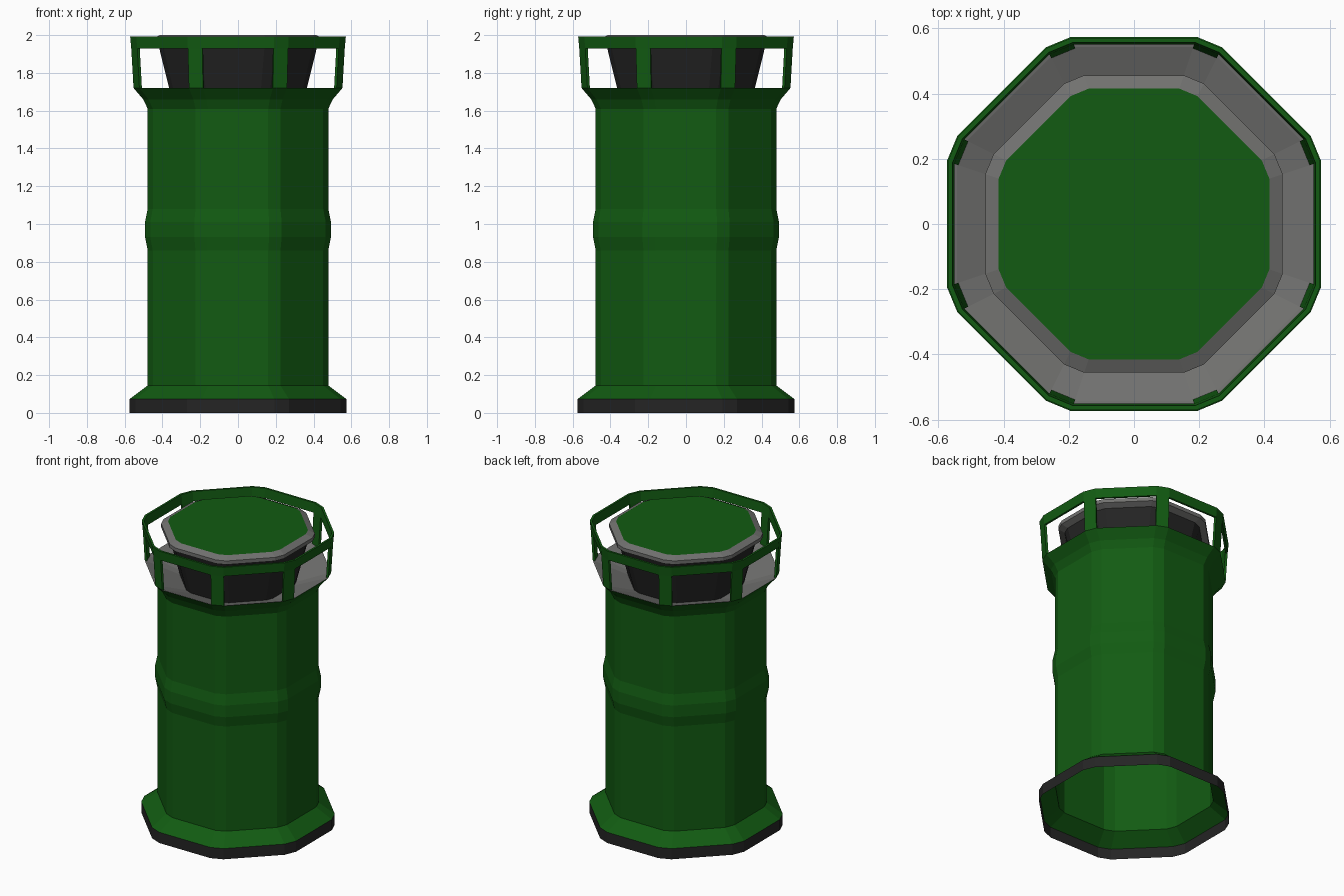
import bpy, bmesh, math
from mathutils import Vector

if "Cube" in bpy.data.objects:
    bpy.data.objects.remove(bpy.data.objects["Cube"])


def material(name, rgb):
    m = bpy.data.materials.new(name)
    m.diffuse_color = (*rgb, 1.0)
    m.use_nodes = True
    m.node_tree.nodes["Principled BSDF"].inputs["Base Color"].default_value = m.diffuse_color
    return m


GREEN = material("dark green paint", (0.006, 0.105, 0.006))
BLACK = material("black rubber", (0.018, 0.018, 0.018))
GREY = material("grey metal", (0.165, 0.165, 0.160))


def section(r, z):
    """Octagon with clipped corners; r is the distance to the long flats."""
    pts = []
    for k in range(8):
        a = k * math.pi / 4
        c, s = math.cos(a), math.sin(a)
        for t in (-0.335, 0.335):
            pts.append(Vector((r * (c - t * s), r * (s + t * c), z)))
    return pts


def finish(name, bm, mats):
    me = bpy.data.meshes.new(name)
    bm.to_mesh(me)
    bm.free()
    for m in mats:
        me.materials.append(m)
    ob = bpy.data.objects.new(name, me)
    bpy.context.collection.objects.link(ob)
    return ob


def loft(name, profile, mat, closed=False, cap=False):
    """Skin a list of (radius, height) sections."""
    bm = bmesh.new()
    rings = [[bm.verts.new(p) for p in section(r, z)] for r, z in profile]
    pairs = list(zip(rings, rings[1:]))
    if closed:
        pairs.append((rings[-1], rings[0]))
    for a, b in pairs:
        for i in range(16):
            j = (i + 1) % 16
            bm.faces.new((a[i], a[j], b[j], b[i]))
    if cap:
        bm.faces.new(rings[-1])
    return finish(name, bm, [mat])


# Hollow body, open at the bottom
loft("base_band", [(0.574, 0.0), (0.574, 0.073)], BLACK)
loft("body_shell", [(0.574, 0.073), (0.478, 0.145), (0.478, 0.86), (0.492, 0.93),
                    (0.492, 1.01), (0.478, 1.08), (0.478, 1.61), (0.502, 1.66),
                    (0.553, 1.72)], GREEN)

# Sunken deck, lamp neck and cap
loft("deck", [(0.345, 1.64), (0.543, 1.718), (0.553, 1.72)], GREY)
loft("neck", [(0.345, 1.64), (0.418, 1.935)], BLACK)
loft("cap_rim", [(0.418, 1.935), (0.456, 1.955), (0.456, 1.98), (0.415, 2.0)], GREY)
bm = bmesh.new()
bm.faces.new([bm.verts.new(p) for p in section(0.415, 2.0)])
finish("cap_top", bm, [GREEN])

# Guard rail
loft("guard_rail", [(0.565, 1.928), (0.571, 1.992), (0.557, 1.992), (0.551, 1.928)],
     GREEN, closed=True)

# Posts on the clipped corners
bm = bmesh.new()
corners = [section(r, z) for r, z in
           ((0.553, 1.72), (0.565, 1.928), (0.551, 1.928), (0.539, 1.72))]
for k in range(8):
    i, j = 2 * k + 1, (2 * k + 2) % 16
    left = [bm.verts.new(c[i]) for c in corners]
    right = [bm.verts.new(c[j]) for c in corners]
    for n in range(4):
        m = (n + 1) % 4
        bm.faces.new((left[n], right[n], right[m], left[m]))
    bm.faces.new(left)
    bm.faces.new(right[::-1])
bmesh.ops.recalc_face_normals(bm, faces=bm.faces[:])
finish("guard_posts", bm, [GREEN])
